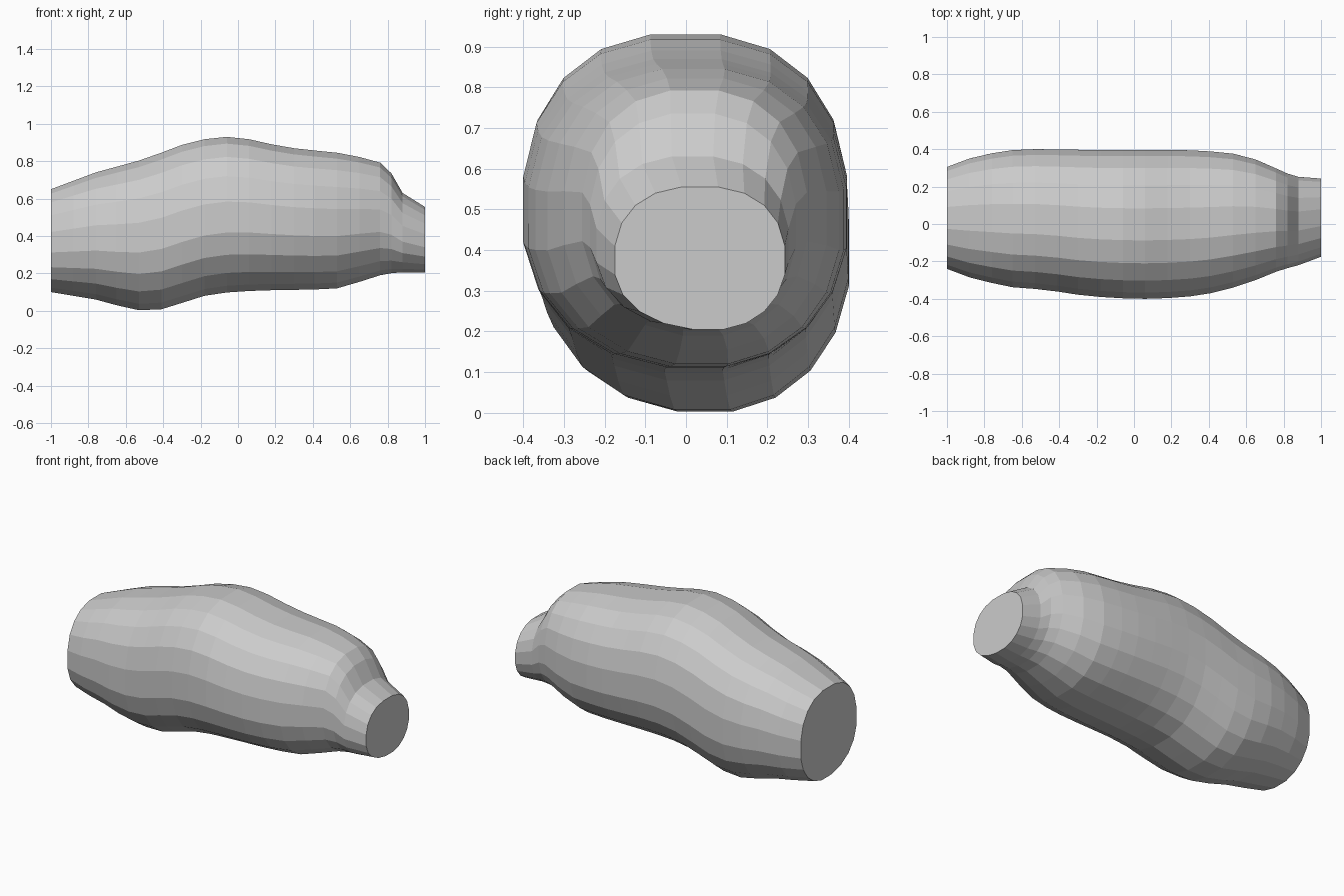
import bpy, bmesh, math

if "Cube" in bpy.data.objects:
    bpy.data.objects.remove(bpy.data.objects["Cube"])

# Stations along the body: x, bottom z, top z, y min, y max
STATIONS = [
    (-1.00, .100, .650, -.240, .305),
    (-0.88, .080, .695, -.285, .350),
    (-0.76, .060, .740, -.315, .378),
    (-0.65, .030, .770, -.338, .395),
    (-0.53, .003, .803, -.347, .400),
    (-0.41, .008, .845, -.361, .399),
    (-0.30, .042, .887, -.378, .397),
    (-0.18, .080, .917, -.390, .395),
    (-0.06, .098, .930, -.397, .395),
    (0.06, .106, .917, -.400, .396),
    (0.18, .110, .890, -.396, .396),
    (0.30, .112, .869, -.387, .394),
    (0.41, .114, .857, -.370, .388),
    (0.53, .120, .845, -.340, .376),
    (0.65, .155, .822, -.300, .345),
    (0.76, .190, .792, -.255, .297),
    (0.82, .201, .735, -.236, .270),
    (0.88, .206, .630, -.220, .252),
    (1.00, .205, .555, -.175, .243),
]
SIDES = 20


def power(v, p):
    return math.copysign(abs(v) ** (2 / p), v)


def section(bm, x, z0, z1, y0, y1):
    """Rounded cross-section, fuller on top, flat at crown and sides."""
    mid = z0 + (z1 - z0) * .47
    cy, hy = (y0 + y1) / 2, (y1 - y0) / 2
    ring = []
    peak = math.cos(math.pi / SIDES)
    for i in range(SIDES):
        a = 2 * math.pi * (i + .5) / SIDES
        c, s = math.cos(a), math.sin(a)
        p = 2.4 if s > 0 else 2.15
        h = z1 - mid if s > 0 else mid - z0
        k = peak ** (2 / p)
        # The keel sits slightly toward the back
        keel = .025 * max(0, -s)
        y = cy + hy * power(c, p) / k + keel * (1 - abs(c))
        ring.append(bm.verts.new((x, y, mid + h * power(s, p) / k)))
    return ring


# Body: faceted skin lofted through the sections, with flat cut ends
bm = bmesh.new()
rings = [section(bm, *st) for st in STATIONS]
for a, b in zip(rings, rings[1:]):
    for i in range(SIDES):
        j = (i + 1) % SIDES
        bm.faces.new((a[i], a[j], b[j], b[i]))
bm.faces.new(rings[0])
bm.faces.new(rings[-1])
bmesh.ops.recalc_face_normals(bm, faces=bm.faces)
mesh = bpy.data.meshes.new("body")
bm.to_mesh(mesh)
bm.free()
bpy.context.collection.objects.link(bpy.data.objects.new("body", mesh))
